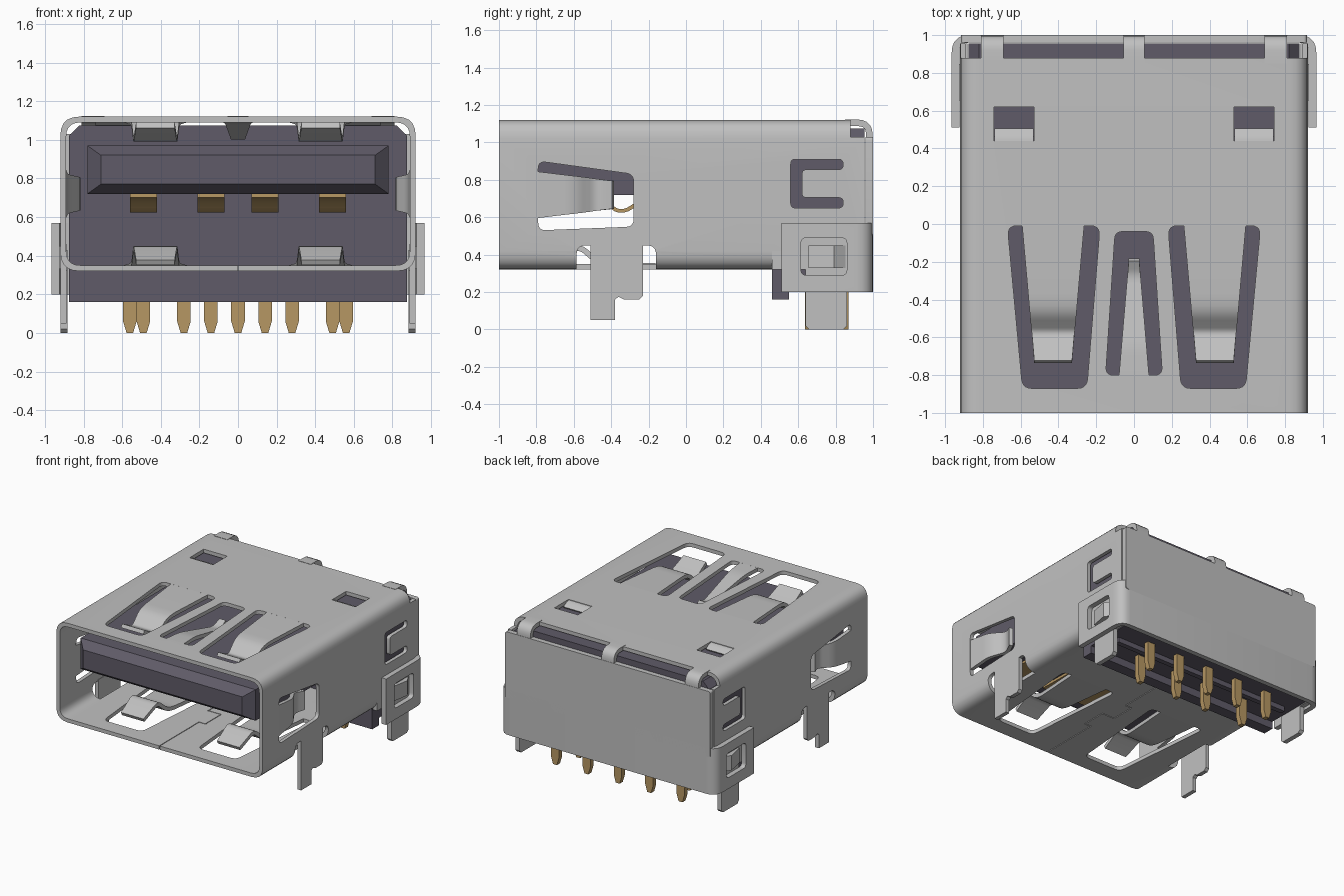
import bpy, bmesh, math
from mathutils import Vector

if "Cube" in bpy.data.objects:
    bpy.data.objects.remove(bpy.data.objects["Cube"])


def material(name, rgb):
    m = bpy.data.materials.new(name)
    m.diffuse_color = (*rgb, 1)
    m.use_nodes = True
    m.node_tree.nodes["Principled BSDF"].inputs["Base Color"].default_value = m.diffuse_color
    return m


METAL = material("brushed_steel", (0.53, 0.53, 0.53))
PLASTIC = material("dark_plastic", (0.115, 0.105, 0.138))
GOLD = material("gold_contact", (0.47, 0.31, 0.125))
MAP = {'x': lambda a, b, c: (c, a, b),   # profile (y, z), depth x
       'y': lambda a, b, c: (a, c, b),   # profile (x, z), depth y
       'z': lambda a, b, c: (a, b, c)}   # profile (x, y), depth z


def finish(bm, name, mat):
    bmesh.ops.recalc_face_normals(bm, faces=bm.faces)
    me = bpy.data.meshes.new(name)
    bm.to_mesh(me)
    bm.free()
    ob = bpy.data.objects.new(name, me)
    bpy.context.collection.objects.link(ob)
    if mat:
        me.materials.append(mat)
    return ob


def fillet(pts, r, closed=False, n=5):
    """Round the corners of a path or polygon."""
    pts = [Vector(p) for p in pts]
    out = []
    for i, p in enumerate(pts):
        if not closed and i in (0, len(pts) - 1):
            out.append(p)
            continue
        a, b = pts[i - 1] - p, pts[(i + 1) % len(pts)] - p
        s = p + a.normalized() * min(r, a.length * .49)
        e = p + b.normalized() * min(r, b.length * .49)
        for k in range(n + 1):
            t = k / n
            out.append(s * (1 - t) ** 2 + p * 2 * t * (1 - t) + e * t * t)
    return out


def rect(a0, a1, b0, b1, r=0):
    p = [(a0, b0), (a1, b0), (a1, b1), (a0, b1)]
    return fillet(p, r, True) if r else p


def prism(name, pts, axis, lo, hi, mat=METAL):
    bm = bmesh.new()
    lo, hi = min(lo, hi), max(lo, hi)
    rings = [[bm.verts.new(MAP[axis](p[0], p[1], c)) for p in pts] for c in (lo, hi)]
    bm.faces.new(rings[0])
    bm.faces.new(rings[1])
    n = len(pts)
    for i in range(n):
        j = (i + 1) % n
        bm.faces.new((rings[0][i], rings[0][j], rings[1][j], rings[1][i]))
    return finish(bm, name, mat)


def strip(name, path, axis, t, centre, w0, w1=None, r=.05, mat=METAL):
    """Bent sheet strip along a 2D path; half width runs from w0 to w1."""
    w1 = w0 if w1 is None else w1
    path = fillet(path, r)
    bm = bmesh.new()
    rings = []
    for i, p in enumerate(path):
        d = (path[min(i + 1, len(path) - 1)] - path[max(i - 1, 0)]).normalized()
        nrm = Vector((-d.y, d.x)) * t / 2
        f = (p - path[0]).length / (path[-1] - path[0]).length
        w = w0 + (w1 - w0) * f
        rings.append([bm.verts.new(MAP[axis](q.x, q.y, centre + s)) for q, s in
                      ((p + nrm, -w), (p + nrm, w), (p - nrm, w), (p - nrm, -w))])
    for a, b in zip(rings, rings[1:]):
        for i in range(4):
            j = (i + 1) % 4
            bm.faces.new((a[i], a[j], b[j], b[i]))
    bm.faces.new(rings[0])
    bm.faces.new(rings[-1])
    return finish(bm, name, mat)


def cut(ob, pts, axis, lo, hi):
    c = prism("cutter", pts, axis, lo, hi, None)
    c.hide_render = True
    m = ob.modifiers.new("cut", 'BOOLEAN')
    m.operation, m.solver, m.object = 'DIFFERENCE', 'EXACT', c
    bpy.context.view_layer.objects.active = ob
    bpy.ops.object.modifier_apply(modifier=m.name)
    bpy.data.objects.remove(c)


# Shell: folded rectangular tube with its openings
shell = prism("shell", rect(-.92, .92, .32, 1.12, .1), 'y', -1, .955)
cut(shell, rect(-.89, .89, .35, 1.09, .075), 'y', -1.1, 1.1)
cut(shell, rect(.88, 1.1, 1.03, 1.2), 'x', -1, 1)            # rear top opening
cut(shell, rect(.46, 1.1, .2, .42), 'x', -1, 1)              # rear floor
cut(shell, fillet([(-.15, -.8), (-.1, -.04), (.1, -.04), (.15, -.8)], .04, True), 'z', 1, 1.2)
for s in (1, -1):
    # spring windows, through top and floor
    cut(shell, fillet([(s * .67, -.01), (s * .59, -.87), (s * .25, -.87), (s * .18, -.01)],
                      .05, True), 'z', .2, 1.2)
    cut(shell, rect(s * .53, s * .74, .44, .62), 'z', 1, 1.2)
    cut(shell, fillet([(-.79, .53), (-.28, .55), (-.28, .83), (-.79, .90)], .04, True),
        'x', s * .85, s * 1)
    cut(shell, fillet([(.56, .65), (.84, .65), (.84, .705), (.62, .705), (.62, .855),
                       (.84, .855), (.84, .91), (.56, .91)], .025, True), 'x', s * .85, s * 1)
    cut(shell, rect(-.585, -.16, .2, .45, .05), 'x', s * .82, s * 1)
# floor seam with interlocking joint
for a in ((-.003, .003, -1.1, -.5), (-.003, .06, -.5, -.494), (.054, .06, -.5, -.3),
          (-.06, .06, -.3, -.294), (-.06, -.054, -.3, -.1), (-.06, .003, -.1, -.094),
          (-.003, .003, -.1, .5)):
    cut(shell, rect(*a), 'z', .2, .4)

# Springs, flaps and legs
strip("top_latch_spring", [(-.81, 1.105), (-.65, 1.1), (-.27, 1.01), (-.19, 1.05)],
      'x', .03, 0, .08, .028)
for s in (1, -1):
    for name, z in (("top", lambda v: v), ("bottom", lambda v: 1.44 - v)):
        strip(name + "_spring", [(.0, z(1.105)), (-.40, z(1.095)), (-.47, z(1.08)),
                                 (-.57, z(.995)), (-.73, z(1.075))],
              'x', .03, s * .428, .165, .1, .04)
    # side spring bows inward
    side = strip("side_spring", [(s * .905, -.80), (s * .895, -.6), (s * .82, -.48),
                                 (s * .86, -.39)], 'z', .03, .72, .125, .075)
    strip("rear_window_flap", [(.43, 1.105), (.46, 1.1), (.5, 1.075)], 'x', .025,
          s * .635, .103, r=.02)
    prism("front_leg", [(-.51, .46), (-.51, .05), (-.38, .05), (-.38, .16), (-.36, .175),
                        (-.33, .16), (-.25, .16), (-.23, .18), (-.23, .46)],
          'x', s * .887, s * .92)
    prism("rear_leg", [(.46, .43), (.46, .32), (.64, .32), (.64, .02), (.66, 0), (.84, 0),
                       (.86, .02), (.86, .22), (.955, .22), (.955, .43)],
          'x', s * .882, s * .92)
    # ramped catch inside the wing window
    prism("catch", [(s * .915, .655), (s * .935, .655), (s * .96, .79), (s * .915, .86)],
          'z', .33, .45)
    strip("outer_strap", [(.85, 1.105), (.98, 1.105), (.98, .98)], 'x', .035,
          s * .75, .06, r=.11)
strip("middle_strap", [(.85, 1.105), (.98, 1.105), (.98, .98)], 'x', .035, 0, .055, r=.11)

# Back cover with wrapped wings
prism("back_plate", rect(-.915, .915, .5, 1.03, .02), 'y', .96, 1.0)
wings = strip("back_cover_wings", [(-.945, .51), (-.945, .98), (.945, .98), (.945, .51)],
              'z', .04, .385, .185, r=.07)
for s in (1, -1):
    cut(wings, rect(.615, .86, .29, .49, .03), 'x', s * .9, s * 1.1)

# Plastic body, lips and tongue
prism("body", [(-.875, .22), (.875, .22), (.875, 1.02), (.82, 1.075), (-.82, 1.075),
               (-.875, 1.02)], 'y', .46, .955, PLASTIC)
prism("body_front_lip", rect(-.875, .875, .16, .3), 'y', .46, .55, PLASTIC)
prism("body_rear_lip", rect(-.8, .8, .18, .3), 'y', .74, .78, PLASTIC)
bm = bmesh.new()
rings = [[bm.verts.new((x, y, z)) for x, z in rect(-w, w, a, b)]
         for y, w, a, b in ((.5, .78, .72, .97), (-.89, .78, .72, .97), (-.96, .71, .77, .92))]
for p, q in zip(rings, rings[1:]):
    for i in range(4):
        bm.faces.new((p[i], p[i - 1], q[i - 1], q[i]))
bm.faces.new(rings[0])
bm.faces.new(rings[-1])
finish(bm, "tongue", PLASTIC)

# Spring contacts under the tongue
for x in (-.49, -.14, .14, .49):
    strip("contact", [(.47, .71), (-.22, .705), (-.35, .61), (-.45, .705), (-.8, .712)],
          'x', .02, x, .07, r=.09, mat=GOLD)
# Solder pins: five at the back, four in front
for y, xs in ((.85, (-.56, -.28, 0, .28, .56)), (.655, (-.49, -.14, .14, .49))):
    for x in xs:
        prism("pin", [(x - .035, .3), (x - .035, .06), (x - .017, 0), (x + .017, 0),
                      (x + .035, .06), (x + .035, .3)], 'y', y - .02, y + .02, GOLD)

bpy.ops.object.select_all(action='SELECT')
bpy.context.view_layer.objects.active = shell
bpy.ops.object.shade_smooth_by_angle(angle=math.radians(32))
